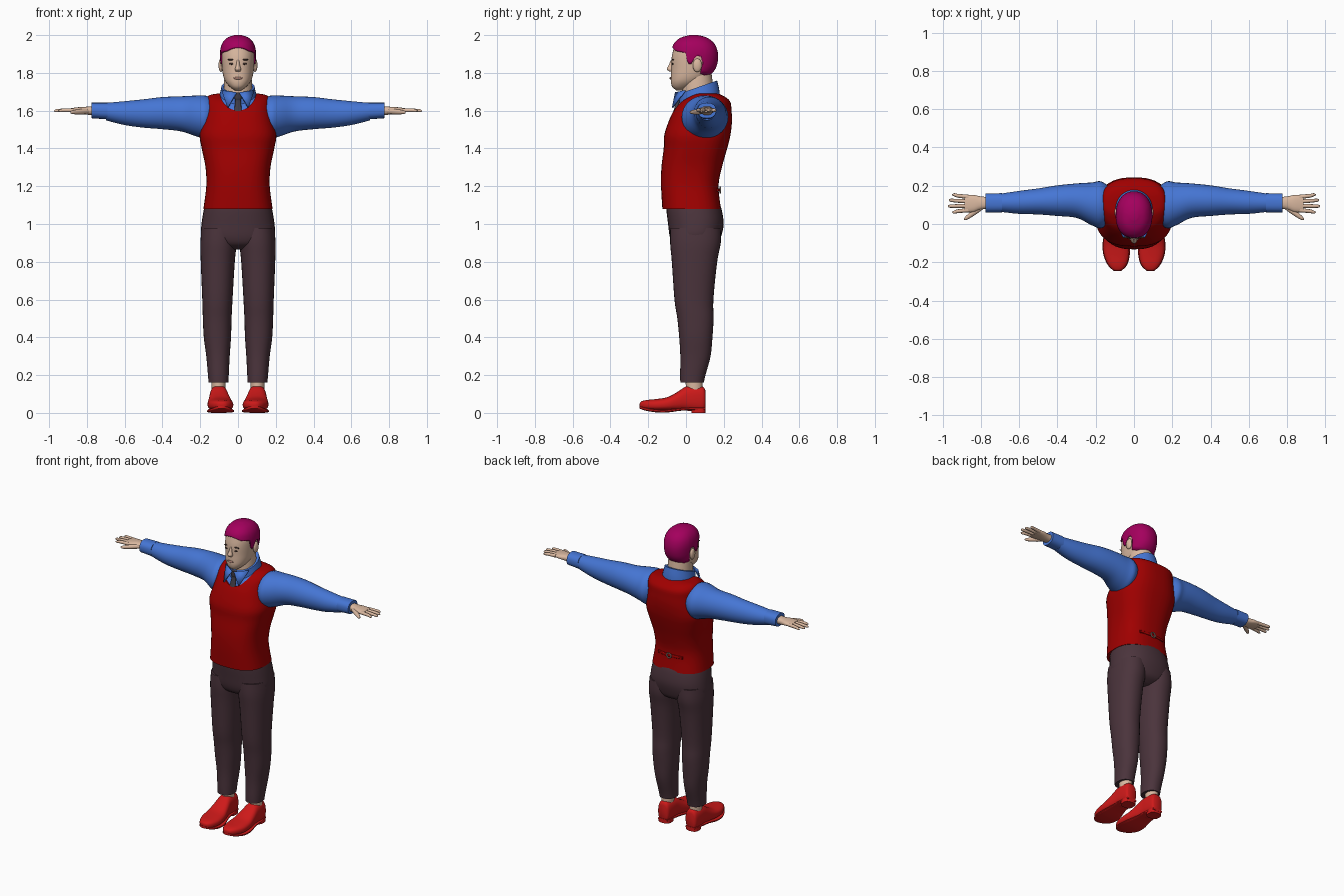
import bpy, bmesh, math
from mathutils import Vector

cube = bpy.data.objects.get("Cube")
if cube:
    bpy.data.objects.remove(cube, do_unlink=True)

parts = []


def material(name, r, g, b):
    m = bpy.data.materials.new(name)
    m.use_nodes = True
    m.diffuse_color = (r, g, b, 1)
    m.node_tree.nodes["Principled BSDF"].inputs["Base Color"].default_value = (r, g, b, 1)
    return m


skin = material("skin", .70, .48, .35)
hair_pink = material("hair_pink", .37, .0, .11)
shirt_blue = material("shirt_blue", .06, .18, .66)
vest_red = material("vest_red", .35, .0, .0)
trouser_brown = material("trouser_brown", .07, .034, .045)
shoe_red = material("shoe_red", .62, .01, .01)
tie_grey = material("tie_grey", .05, .045, .06)
buckle_grey = material("buckle_grey", .35, .3, .25)
brow_brown = material("brow_brown", .06, .035, .03)
lip_rose = material("lip_rose", .45, .24, .19)


def add_mesh(name, mat, verts, faces):
    mesh = bpy.data.meshes.new(name)
    mesh.from_pydata(verts, [], faces)
    bm = bmesh.new()
    bm.from_mesh(mesh)
    bmesh.ops.recalc_face_normals(bm, faces=bm.faces)
    bm.to_mesh(mesh)
    bm.free()
    mesh.materials.append(mat)
    ob = bpy.data.objects.new(name, mesh)
    bpy.context.collection.objects.link(ob)
    parts.append(ob)
    return ob


def smooth_rows(rows, steps=4):
    """Catmull-Rom interpolation between the key sections."""
    rows = [Vector(r) for r in rows]
    out = []
    for i in range(len(rows) - 1):
        a, b, c, d = rows[max(i - 1, 0)], rows[i], rows[i + 1], rows[min(i + 2, len(rows) - 1)]
        for k in range(steps):
            t = k / steps
            out.append(b + .5 * t * (c - a + t * (2 * a - 5 * b + 4 * c - d + t * (3 * (b - c) + d - a))))
    return out + [rows[-1]]


def oval(angle, p):
    c, s = math.cos(angle), math.sin(angle)
    return (math.copysign(abs(c) ** (2 / p), c), math.copysign(abs(s) ** (2 / p), s))


def bridge(count, n):
    return [(j * n + i, j * n + (i + 1) % n, (j + 1) * n + (i + 1) % n, (j + 1) * n + i)
            for j in range(count - 1) for i in range(n)]


def loft(name, mat, rows, axis="z", n=32, p=2.0, side=1, tilt=0.0):
    """Skin oval sections: (position, centre a, centre b, radius a, radius b)."""
    rows = smooth_rows(rows)
    verts = []
    for s, ca, cb, ra, rb in rows:
        for i in range(n):
            u, v = oval(math.tau * i / n, p)
            a, b = ca + ra * u, cb + rb * v
            x, y, z = {"x": (s, a, b), "y": (a, s, b), "z": (a, b, s + tilt * rb * v)}[axis]
            verts.append((side * x, y, z))
    faces = bridge(len(rows), n)
    faces += [tuple(range(n)), tuple(range(len(verts) - n, len(verts)))]
    return add_mesh(name, mat, verts, faces)


def blob(name, mat, centre, size):
    x, y, z = centre
    h = size[2]
    keys = [(z + h * math.sin(t), x, y, size[0] * math.cos(t), size[1] * math.cos(t))
            for t in [math.radians(d) for d in range(-84, 85, 28)]]
    return loft(name, mat, keys, n=16)


# Vest and the shirt inside it
torso = [(1.08, 0, .03, .183, .155), (1.2, 0, .02, .168, .152), (1.3, 0, .03, .172, .16),
         (1.4, 0, .05, .192, .168), (1.47, 0, .06, .203, .175), (1.54, 0, .075, .188, .168),
         (1.6, 0, .088, .176, .153), (1.65, 0, .103, .172, .13), (1.68, 0, .11, .155, .085),
         (1.69, 0, .105, .11, .06)]
vest = loft("vest", vest_red, torso, n=48, p=2.6)
loft("shirt_front", shirt_blue, [(z - .003, x, y, a - .006, b - .006) for z, x, y, a, b in torso[5:]],
     n=48, p=2.6)
cutter = loft("neckline_cutter", shirt_blue, [(-.3, 0, 1.72, .1, .12), (.08, 0, 1.72, .1, .12)], "y", n=48)
cut = vest.modifiers.new("neckline", "BOOLEAN")
cut.operation, cut.object, cut.solver = "DIFFERENCE", cutter, "EXACT"
bpy.context.view_layer.objects.active = vest
bpy.ops.object.modifier_apply(modifier="neckline")
parts.remove(cutter)
bpy.data.objects.remove(cutter, do_unlink=True)

# Back strap and buckle
loft("vest_strap", vest_red, [(-.09, .158, 1.18, .012, .009), (0, .174, 1.18, .007, .009),
                              (.09, .158, 1.18, .012, .009)], "x", n=12, p=4)
bpy.ops.mesh.primitive_torus_add(location=(0, .182, 1.18), rotation=(math.pi / 2, 0, 0), major_radius=.016,
                                 minor_radius=.004, major_segments=16, minor_segments=8)
buckle = bpy.context.object
buckle.name = "vest_buckle"
buckle.data.materials.append(buckle_grey)
parts.append(buckle)

# Collar and tie
loft("collar", shirt_blue, [(1.64, 0, .075, .105, .105), (1.68, 0, .07, .098, .105),
                            (1.725, 0, .065, .088, .1)], tilt=.35)
loft("tie", tie_grey, [(1.585, 0, -.062, .022, .008), (1.65, 0, -.042, .015, .01),
                       (1.665, 0, -.042, .018, .012), (1.695, 0, -.042, .02, .012)], n=16, p=3)

# Neck, head and nose
loft("neck", skin, [(1.6, 0, .065, .079, .085), (1.7, 0, .062, .077, .084), (1.8, 0, .06, .07, .075)])
skull = [(1.708, 0, -.03, .018, .022), (1.725, 0, -.02, .042, .052), (1.75, 0, 0, .064, .08),
         (1.78, 0, .02, .077, .1), (1.82, 0, .037, .084, .115), (1.87, 0, .043, .088, .12),
         (1.91, 0, .045, .088, .115), (1.95, 0, .043, .077, .1), (1.98, 0, .042, .05, .064),
         (1.994, 0, .042, .012, .015)]
loft("head", skin, skull, n=40, p=2.2)
loft("nose", skin, [(1.868, 0, -.07, .007, .01), (1.84, 0, -.078, .01, .014), (1.82, 0, -.083, .016, .019),
                    (1.808, 0, -.077, .013, .012)], n=16)
dense = smooth_rows(skull)


def skull_at(z):
    for lo, hi in zip(dense, dense[1:]):
        if z <= hi[0]:
            return lo.lerp(hi, (z - lo[0]) / (hi[0] - lo[0]))
    return dense[-1]


def face_y(x, z):
    r = skull_at(z)
    return r[2] - r[4] * (1 - abs(x / r[3]) ** 2.2) ** (1 / 2.2)


# Hair cap that follows the skull down to the hairline
hairline = [(-.09, 1.938), (-.055, 1.91), (0, 1.9), (.012, 1.84), (.038, 1.84), (.046, 1.885),
            (.084, 1.88), (.096, 1.79), (.18, 1.768)]


def hair_edge(y):
    for (y0, z0), (y1, z1) in zip(hairline, hairline[1:]):
        if y <= y1:
            return z0 + (z1 - z0) * (y - y0) / (y1 - y0)
    return hairline[-1][1]


n, levels = 72, 16
verts = []
for j in range(levels):
    for i in range(n):
        u, v = oval(math.tau * i / n, 2.2)
        edge = hair_edge(.043 + .12 * v)
        z = 1.994 - (1.994 - edge) * (j / (levels - 1)) ** 1.6
        r = skull_at(z)
        verts.append(((r[3] + .007) * u, r[2] + (r[4] + .007) * v, z + .006))
hair = add_mesh("hair", hair_pink, verts, bridge(levels, n) + [tuple(range(n))])
shell = hair.modifiers.new("thickness", "SOLIDIFY")
shell.thickness, shell.offset = .01, -1

# Lips
blob("lips", lip_rose, (0, face_y(0, 1.772) - .001, 1.772), (.024, .006, .007))

# Everything that comes in left and right pairs
for side, label in ((1, "left"), (-1, "right")):
    # Face details
    blob(label + "_ear", skin, (side * .09, .06, 1.84), (.013, .024, .036))
    blob(label + "_eye", brow_brown, (side * .034, face_y(.034, 1.848), 1.848), (.013, .004, .005))
    blob(label + "_brow", brow_brown, (side * .036, face_y(.036, 1.87), 1.87), (.021, .005, .004))

    # Collar wing
    wing = add_mesh(label + "_collar_wing", shirt_blue,
                    [(side * .006, -.052, 1.694), (side * .084, .0, 1.705), (side * .052, -.068, 1.614)],
                    [(0, 1, 2)])
    wing.modifiers.new("thickness", "SOLIDIFY").thickness = .008

    # Sleeve and cuff
    loft(label + "_sleeve", shirt_blue,
         [(.11, .1, 1.58, .08, .075), (.17, .1, 1.567, .122, .112), (.22, .105, 1.572, .112, .108),
          (.3, .122, 1.583, .09, .093), (.4, .122, 1.587, .08, .085), (.5, .118, 1.585, .068, .075),
          (.6, .113, 1.587, .06, .063), (.7, .111, 1.595, .047, .046)], "x", side=side)
    loft(label + "_cuff", shirt_blue, [(.69, .111, 1.598, .05, .044), (.775, .11, 1.601, .049, .041)],
         "x", p=2.4, side=side)

    # Hand
    loft(label + "_palm", skin,
         [(.75, .11, 1.6, .03, .026), (.8, .11, 1.6, .034, .021), (.84, .107, 1.602, .045, .017),
          (.885, .106, 1.602, .044, .011)], "x", n=20, p=2.4, side=side)
    fingers = [("little", .142, .153, .95), ("ring", .118, .124, .968),
               ("middle", .095, .093, .973), ("index", .072, .062, .95)]
    for finger, base, tip, end in fingers:
        loft(f"{label}_{finger}_finger", skin,
             [(.865, base, 1.602, .011, .011), (.92, (base + tip) / 2, 1.602, .010, .010),
              (end - .01, tip, 1.6, .008, .008), (end, tip, 1.599, .003, .003)], "x", n=10, side=side)
    loft(label + "_thumb", skin,
         [(.79, .092, 1.597, .016, .014), (.835, .062, 1.594, .018, .014), (.875, .033, 1.592, .012, .010),
          (.888, .026, 1.592, .004, .004)], "x", n=12, side=side)

    # Trouser leg and ankle
    loft(label + "_trouser_leg", trouser_brown,
         [(.98, .1, .05, .092, .133), (.9, .103, .05, .096, .134), (.8, .107, .045, .09, .12),
          (.6, .109, .042, .08, .103), (.5, .11, .05, .076, .096), (.4, .109, .052, .072, .088),
          (.3, .106, .05, .062, .08), (.2, .104, .036, .055, .067), (.16, .103, .032, .053, .062)],
         p=2.2, side=side)
    loft(label + "_ankle", skin, [(.08, .103, .045, .036, .044), (.2, .103, .042, .038, .045)], n=20, side=side)

    # Shoe upper, sole and heel
    loft(label + "_shoe", shoe_red,
         [(.102, .102, .07, .03, .05), (.09, .102, .072, .04, .066), (.045, .102, .076, .046, .069),
          (0, .101, .076, .049, .064), (-.05, .098, .06, .058, .048), (-.1, .095, .047, .066, .036),
          (-.16, .091, .042, .066, .031), (-.21, .087, .042, .05, .026), (-.238, .086, .042, .028, .018),
          (-.245, .086, .042, .01, .008)], "y", p=2.6, side=side)
    loft(label + "_sole", shoe_red,
         [(.104, .102, .022, .034, .007), (.04, .102, .022, .045, .007), (-.03, .1, .018, .053, .007),
          (-.1, .095, .01, .069, .008), (-.16, .091, .011, .069, .008), (-.215, .087, .02, .05, .008),
          (-.246, .086, .03, .018, .007)], "y", p=4, side=side)
    loft(label + "_heel", shoe_red, [(0, .102, .066, .041, .038), (.026, .102, .066, .041, .038)],
         p=3, side=side)

# Trouser seat joining both legs
loft("trouser_seat", trouser_brown,
     [(.865, 0, .05, .07, .07), (.89, 0, .05, .15, .115), (.93, 0, .05, .194, .135),
      (1.0, 0, .052, .193, .147), (1.08, 0, .042, .18, .146), (1.12, 0, .035, .165, .135)], p=2.3)

# Smooth shading with crisp rims
bpy.ops.object.select_all(action="DESELECT")
for ob in parts:
    ob.select_set(True)
bpy.context.view_layer.objects.active = vest
bpy.ops.object.shade_smooth_by_angle(angle=math.radians(40))
